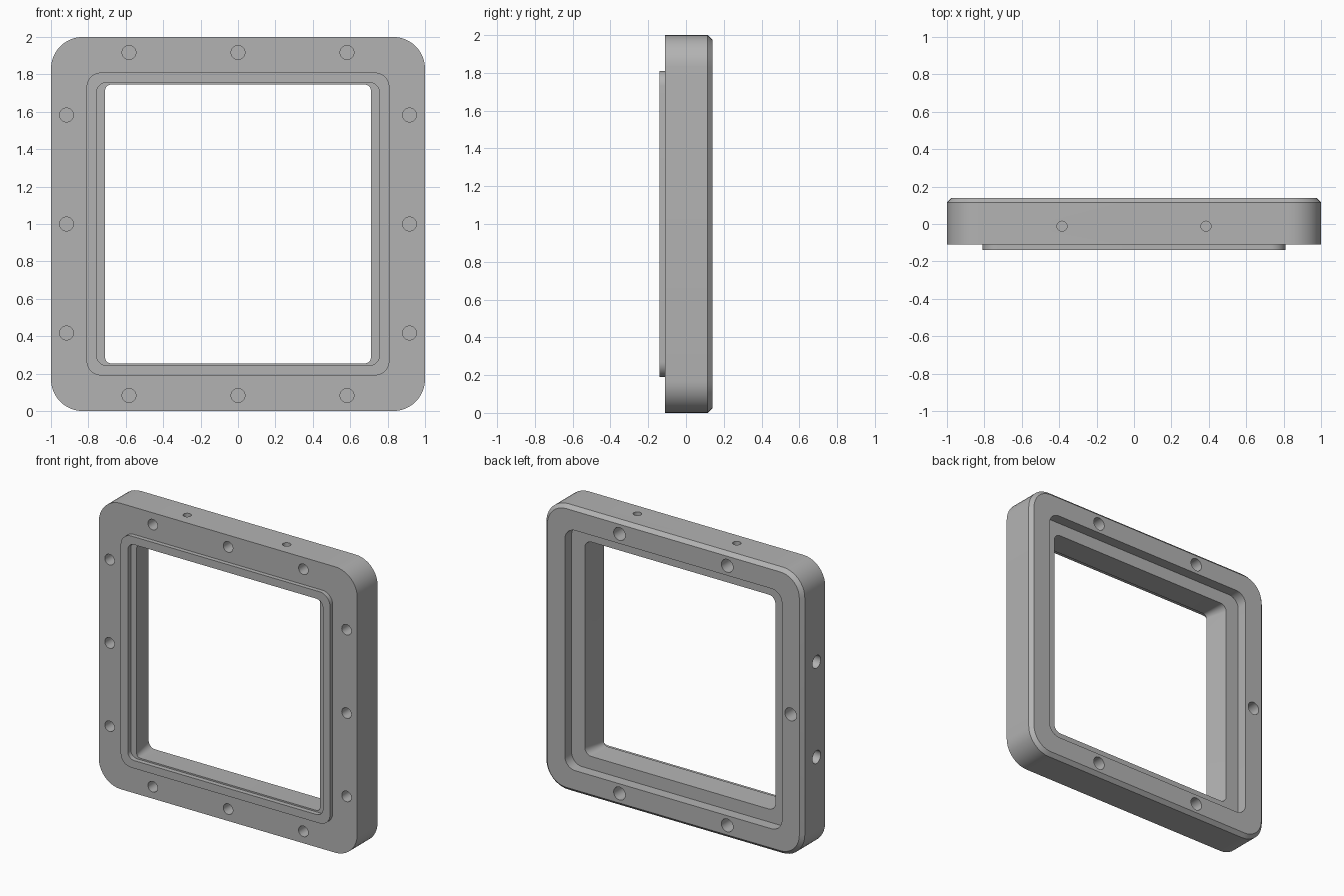
import bpy, bmesh, math
from mathutils import Matrix, Vector

cube = bpy.data.objects.get("Cube")
if cube:
    bpy.data.objects.remove(cube, do_unlink=True)

MID = 1.0    # height of the frame's centre
STEPS = 10   # segments per rounded corner

grey = bpy.data.materials.new("plain_grey")
grey.use_nodes = True
grey.diffuse_color = (0.45, 0.45, 0.45, 1)
grey.node_tree.nodes["Principled BSDF"].inputs["Base Color"].default_value = (0.45, 0.45, 0.45, 1)


def rounded_loop(bm, y, hx, hz, r):
    """Rounded rectangle of vertices in the plane at depth y."""
    verts = []
    corners = [(1, 1), (-1, 1), (-1, -1), (1, -1)]
    for k, (sx, sz) in enumerate(corners):
        for i in range(STEPS + 1):
            a = math.pi / 2 * (k + i / STEPS)
            verts.append(bm.verts.new((sx * (hx - r) + r * math.cos(a), y,
                                       MID + sz * (hz - r) + r * math.sin(a))))
    return verts


def add_hole(bm, centre, direction, radius, depth):
    """Drill body running from just outside the surface to the given depth."""
    d = Vector(direction)
    extra = 0.02
    place = Matrix.Translation(Vector(centre) + d * (depth - extra) / 2)
    turn = d.to_track_quat('Z', 'Y').to_matrix().to_4x4()
    bmesh.ops.create_cone(bm, cap_ends=True, segments=32, radius1=radius, radius2=radius,
                          depth=depth + extra, matrix=place @ turn)


def make_object(name, bm):
    bmesh.ops.recalc_face_normals(bm, faces=bm.faces)
    mesh = bpy.data.meshes.new(name)
    bm.to_mesh(mesh)
    bm.free()
    mesh.materials.append(grey)
    obj = bpy.data.objects.new(name, mesh)
    bpy.context.collection.objects.link(obj)
    return obj


# Frame cross-section: depth, half width, half height, corner radius
profile = [
    (-0.11, 1.0, 1.0, 0.17),       # outer wall
    (0.115, 1.0, 1.0, 0.17),
    (0.14, 0.975, 0.975, 0.145),   # back chamfer
    (0.14, 0.84, 0.84, 0.08),      # back recess
    (0.065, 0.84, 0.84, 0.08),
    (0.065, 0.737, 0.75, 0.05),    # tapered opening
    (-0.107, 0.71, 0.745, 0.03),
    (-0.107, 0.755, 0.755, 0.05),  # front rebate
    (-0.14, 0.755, 0.755, 0.05),
    (-0.14, 0.81, 0.81, 0.08),     # raised lip
    (-0.11, 0.81, 0.81, 0.08),
]
bm = bmesh.new()
loops = [rounded_loop(bm, *p) for p in profile]
for a, b in zip(loops, loops[1:] + loops[:1]):
    for i in range(len(a)):
        j = (i + 1) % len(a)
        bm.faces.new((a[i], a[j], b[j], b[i]))
frame = make_object("window_frame", bm)

# Drilled holes
bm = bmesh.new()
for side in (-1, 1):
    for along in (-0.583, 0, 0.583):
        add_hole(bm, (along, -0.11, MID + side * 0.917), (0, 1, 0), 0.037, 0.1)
        add_hole(bm, (side * 0.917, -0.11, MID + along), (0, 1, 0), 0.037, 0.1)
    for x in (-0.417, 0.417):
        add_hole(bm, (x, 0.14, MID + side * 0.908), (0, -1, 0), 0.045, 0.1)
    add_hole(bm, (side * 0.385, -0.012, 2.0), (0, 0, -1), 0.027, 0.1)
    add_hole(bm, (-1.0, -0.015, MID + side * 0.333), (1, 0, 0), 0.045, 0.1)
add_hole(bm, (-0.908, 0.14, MID), (0, -1, 0), 0.045, 0.1)
drill = make_object("hole_cutter", bm)
drill.hide_render = True

cut = frame.modifiers.new("holes", 'BOOLEAN')
cut.operation = 'DIFFERENCE'
cut.solver = 'EXACT'
cut.object = drill

# Bake the holes and drop the cutter
graph = bpy.context.evaluated_depsgraph_get()
baked = bpy.data.meshes.new_from_object(frame.evaluated_get(graph))
frame.modifiers.clear()
frame.data = baked
bpy.data.objects.remove(drill, do_unlink=True)

bpy.ops.object.select_all(action='DESELECT')
frame.select_set(True)
bpy.context.view_layer.objects.active = frame
bpy.ops.object.shade_smooth_by_angle(angle=math.radians(25))
